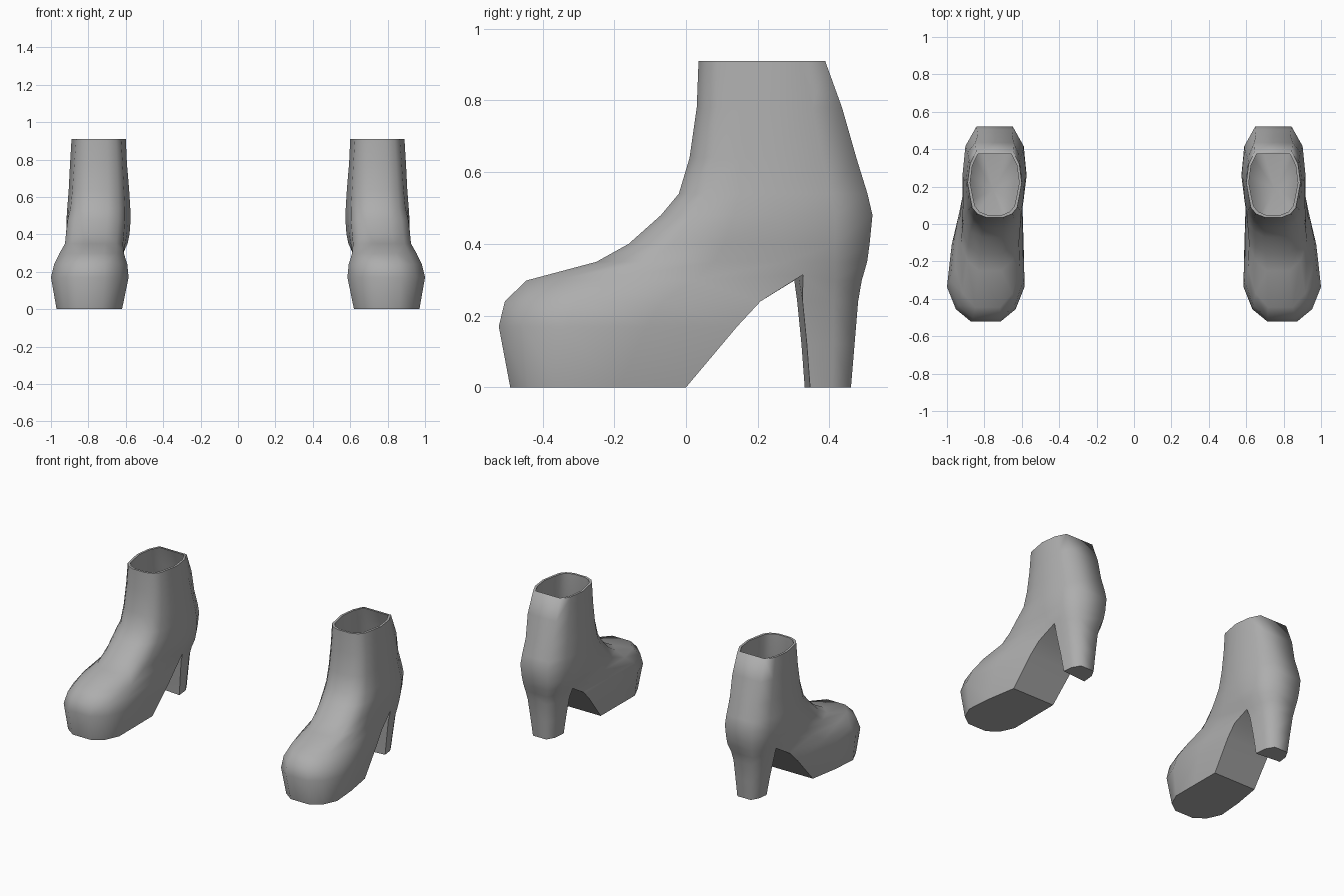
import bpy, bmesh, math

if "Cube" in bpy.data.objects:
    bpy.data.objects.remove(bpy.data.objects["Cube"])

bm = bmesh.new()


def lerp(a, b, t):
    return a + (b - a) * t


def across(span, u):
    # position across the boot: u = -1 is the inner side, 1 the outer side
    return lerp(span[0], span[1], (u + 1) / 2)


def front_arc(z, yf, yc, toe, mid):
    # half outline from the inner corner, round the toe, to the outer corner
    k = 0.3 if z < 0.3 else 0.5
    half = [(0, 0.38, toe), (0.1, 0.77, toe), (0.28, 1, toe),
            (0.62, 1, [lerp(toe[i], mid[i], k) for i in (0, 1)]), (1, 1, mid)]
    side = lambda s: [(across(span, s * u), lerp(yf, yc, t), z) for t, u, span in half]
    return side(-1)[::-1] + side(1)


def back_arc(z, yc, yb, mid, u=0.57):
    # half outline round the back, without the corners
    y = lerp(yc, yb, 0.6)
    return [(across(mid, 0.91), y, z), (across(mid, u), yb, z),
            (across(mid, -u), yb, z), (across(mid, -0.91), y, z)]


def add(points):
    return [bm.verts.new(p) for p in points]


def bridge(a, b):
    n = len(a)
    for i in range(n):
        j = (i + 1) % n
        bm.faces.new((a[i], a[j], b[j], b[i]))


def loft(rings):
    for a, b in zip(rings, rings[1:]):
        bridge(a, b)


def sharpen(verts):
    for a, b in zip(verts, verts[1:]):
        bm.edges.get((a, b)).smooth = False


# Upper and shaft: z, front y, side y, back y, front span, side span
upper = [
    (0.298, -0.445, 0.302, 0.49, (0.61, 0.955), (0.615, 0.885)),
    (0.35, -0.25, 0.28, 0.505, (0.615, 0.925), (0.59, 0.90)),
    (0.40, -0.16, 0.27, 0.512, (0.61, 0.92), (0.58, 0.91)),
    (0.48, -0.07, 0.26, 0.52, (0.605, 0.91), (0.574, 0.917)),
    (0.54, -0.02, 0.25, 0.506, (0.605, 0.895), (0.576, 0.913)),
    (0.64, 0.01, 0.24, 0.475, (0.61, 0.885), (0.582, 0.905)),
    (0.78, 0.03, 0.23, 0.435, (0.617, 0.875), (0.594, 0.898)),
    (0.91, 0.035, 0.22, 0.388, (0.625, 0.865), (0.60, 0.89)),
]


def full_ring(layer, inset=0.0):
    z, yf, yc, yb, toe, mid = layer
    toe = (toe[0] + inset, toe[1] - inset)
    mid = (mid[0] + inset, mid[1] - inset)
    return add(front_arc(z, yf + inset, yc, toe, mid)
               + back_arc(z, yc, yb - inset, mid, 0.57 if z < 0.7 else 0.68))


# Outside, rim and lining with a dished footbed
outer = [full_ring(l) for l in upper]
inner = [full_ring(l, 0.014) for l in upper[:1:-1]]
loft(outer + inner)
footbed = bm.faces.new(inner[-1])
dish = bmesh.ops.poke(bm, faces=[footbed])["verts"][0]
dish.co.z -= 0.05

# The ring where the upper splits into foot and heel, slightly skewed
split = outer[0]
front, back = split[:10], split[10:]
front[-1].co.y += 0.024
front[-1].co.z += 0.016
crotch = bm.verts.new((front[0].co + front[-1].co) / 2)

# Front sole and toe box
foot = [front + [crotch]]
for z, yf, yc, toe, mid in [
    (0.24, -0.505, 0.208, (0.592, 0.983), (0.60, 0.905)),
    (0.17, -0.522, 0.143, (0.585, 1.0), (0.602, 0.915)),
    (0.0, -0.49, 0.0, (0.62, 0.97), (0.622, 0.925)),
]:
    foot.append(add(front_arc(z, yf, yc, toe, mid) + [((mid[0] + mid[1]) / 2, yc, z)]))
loft(foot)
bm.faces.new(foot[-1])
sharpen([foot[-1][9], foot[-1][10], foot[-1][0]])
for i in (0, 9):
    sharpen([ring[i] for ring in foot])

# Block heel
heel = [back + [front[0], crotch, front[-1]]]
for z, yc, yb, mid in [
    (0.24, 0.31, 0.48, (0.632, 0.868)),
    (0.12, 0.322, 0.47, (0.647, 0.848)),
    (0.0, 0.331, 0.46, (0.66, 0.83)),
]:
    heel.append(add(back_arc(z, yc, yb, mid)
                    + [(mid[0], yc, z), (0.745, yc + 0.008, z), (mid[1], yc + 0.015, z)]))
loft(heel)
bm.faces.new(heel[-1])

bmesh.ops.recalc_face_normals(bm, faces=bm.faces)
mesh = bpy.data.meshes.new("ankle_boots")
bm.to_mesh(mesh)
bm.free()

# Dark grey leather
leather = bpy.data.materials.new("dark_grey_leather")
leather.diffuse_color = (0.42, 0.42, 0.42, 1)
leather.use_nodes = True
leather.node_tree.nodes["Principled BSDF"].inputs["Base Color"].default_value = leather.diffuse_color
mesh.materials.append(leather)

# Mirror to make the pair
boots = bpy.data.objects.new("ankle_boots", mesh)
bpy.context.collection.objects.link(boots)
bpy.context.view_layer.objects.active = boots
boots.select_set(True)
bpy.ops.object.shade_smooth_by_angle(angle=math.radians(72), keep_sharp_edges=True)
mirror = boots.modifiers.new("pair", 'MIRROR')
mirror.use_mirror_merge = False
